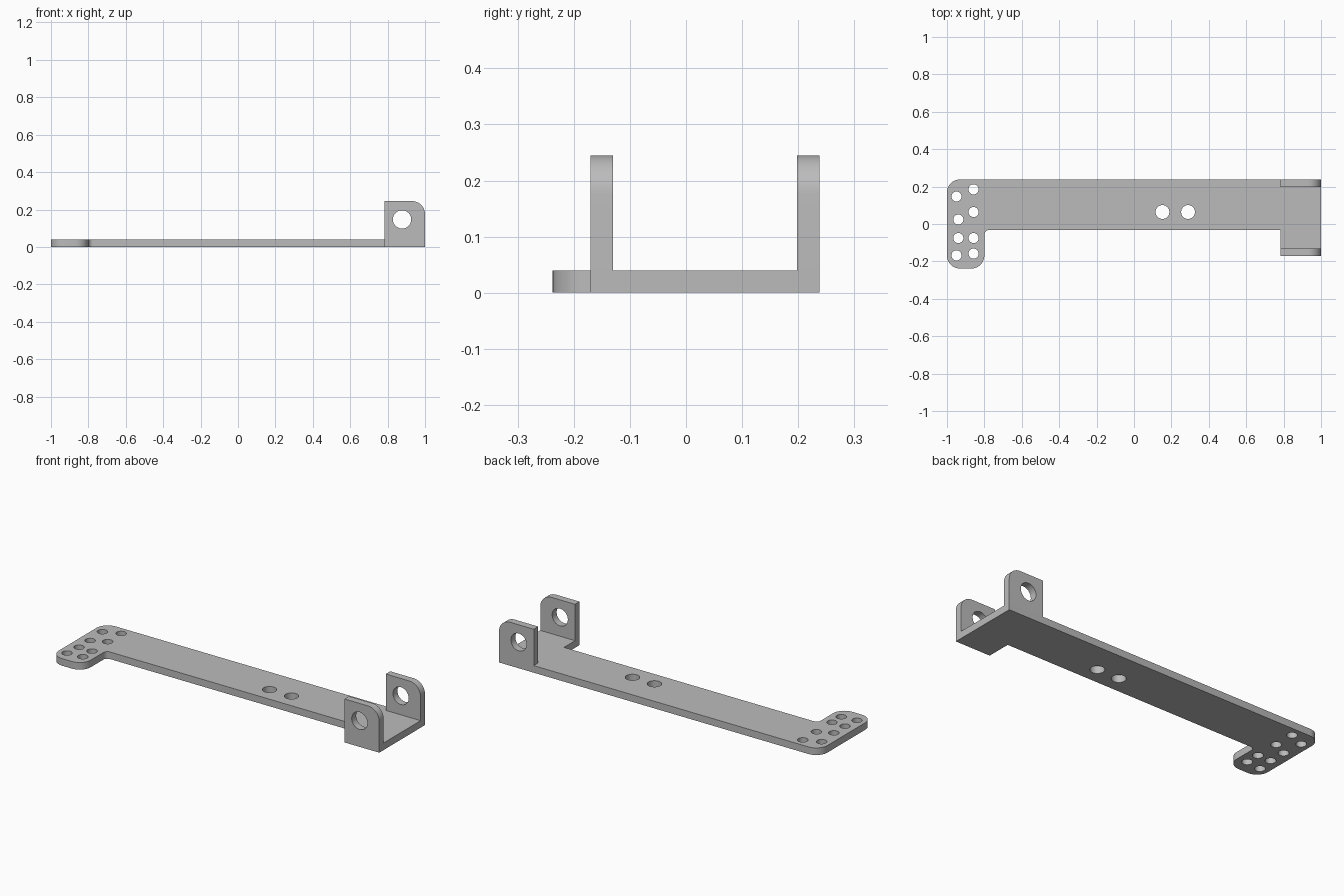
import bpy, bmesh, math
from mathutils import Vector, Matrix

cube = bpy.data.objects.get("Cube")
if cube:
    bpy.data.objects.remove(cube, do_unlink=True)

grey = bpy.data.materials.new("plain grey")
grey.use_nodes = True
grey.diffuse_color = (0.5, 0.5, 0.5, 1)
grey.node_tree.nodes["Principled BSDF"].inputs["Base Color"].default_value = (0.5, 0.5, 0.5, 1)

THICK = 0.04


def rounded(corners, steps=10):
    """Outline from (x, y, radius) right-angled corners."""
    pts = []
    for i, (x, y, r) in enumerate(corners):
        p = Vector((x, y))
        if r == 0:
            pts.append(p)
            continue
        a = (Vector(corners[i - 1][:2]) - p).normalized() * r
        b = (Vector(corners[(i + 1) % len(corners)][:2]) - p).normalized() * r
        for k in range(steps + 1):
            t = math.pi / 2 * k / steps
            pts.append(p + a * (1 - math.sin(t)) + b * (1 - math.cos(t)))
    return pts


def circle(x, y, r, n=32):
    return [Vector((x + r * math.cos(math.tau * k / n), y + r * math.sin(math.tau * k / n)))
            for k in range(n)]


def drilled_sheet(name, outline, holes, matrix):
    """Extrude an outline with round holes by the sheet thickness."""
    bm = bmesh.new()
    edges = []
    for loop in [outline] + [circle(*h) for h in holes]:
        vs = [bm.verts.new((p.x, p.y, 0)) for p in loop]
        edges += [bm.edges.new((vs[i - 1], vs[i])) for i in range(len(vs))]
    bmesh.ops.triangle_fill(bm, edges=edges, use_beauty=True, normal=(0, 0, 1))
    ext = bmesh.ops.extrude_face_region(bm, geom=bm.faces[:], use_keep_orig=True)
    top = [g for g in ext["geom"] if isinstance(g, bmesh.types.BMVert)]
    bmesh.ops.translate(bm, verts=top, vec=(0, 0, THICK))
    bmesh.ops.transform(bm, matrix=matrix, verts=bm.verts[:])
    bmesh.ops.recalc_face_normals(bm, faces=bm.faces[:])
    mesh = bpy.data.meshes.new(name)
    bm.to_mesh(mesh)
    bm.free()
    mesh.materials.append(grey)
    ob = bpy.data.objects.new(name, mesh)
    bpy.context.collection.objects.link(ob)
    bpy.ops.object.select_all(action="DESELECT")
    ob.select_set(True)
    bpy.context.view_layer.objects.active = ob
    bpy.ops.object.shade_smooth_by_angle(angle=math.radians(30))
    return ob


# Base plate: long arm, drilled end pad and wide lug end
plate = rounded([(-1, 0.238, 0.07), (-1, -0.238, 0.07), (-0.8, -0.238, 0.07),
                 (-0.8, -0.032, 0.025), (0.783, -0.032, 0), (0.783, -0.17, 0),
                 (1, -0.17, 0), (1, 0.238, 0)])
pad_holes = [(-0.949, 0.147), (-0.858, 0.185), (-0.858, 0.064), (-0.939, 0.024),
             (-0.939, -0.075), (-0.858, -0.075), (-0.949, -0.168), (-0.858, -0.158)]
holes = [(x, y, 0.027) for x, y in pad_holes] + [(x, 0.064, 0.037) for x in (0.152, 0.289)]
drilled_sheet("base_plate", plate, holes, Matrix.Identity(4))

# Upright lugs with one rounded corner and a pivot hole
lug = rounded([(0.783, THICK, 0), (1, THICK, 0), (1, 0.245, 0.07), (0.783, 0.245, 0)])
for name, back_y in (("front_lug", -0.13), ("back_lug", 0.238)):
    upright = Matrix.Translation((0, back_y, 0)) @ Matrix.Rotation(math.pi / 2, 4, "X")
    drilled_sheet(name, lug, [(0.877, 0.147, 0.049)], upright)
